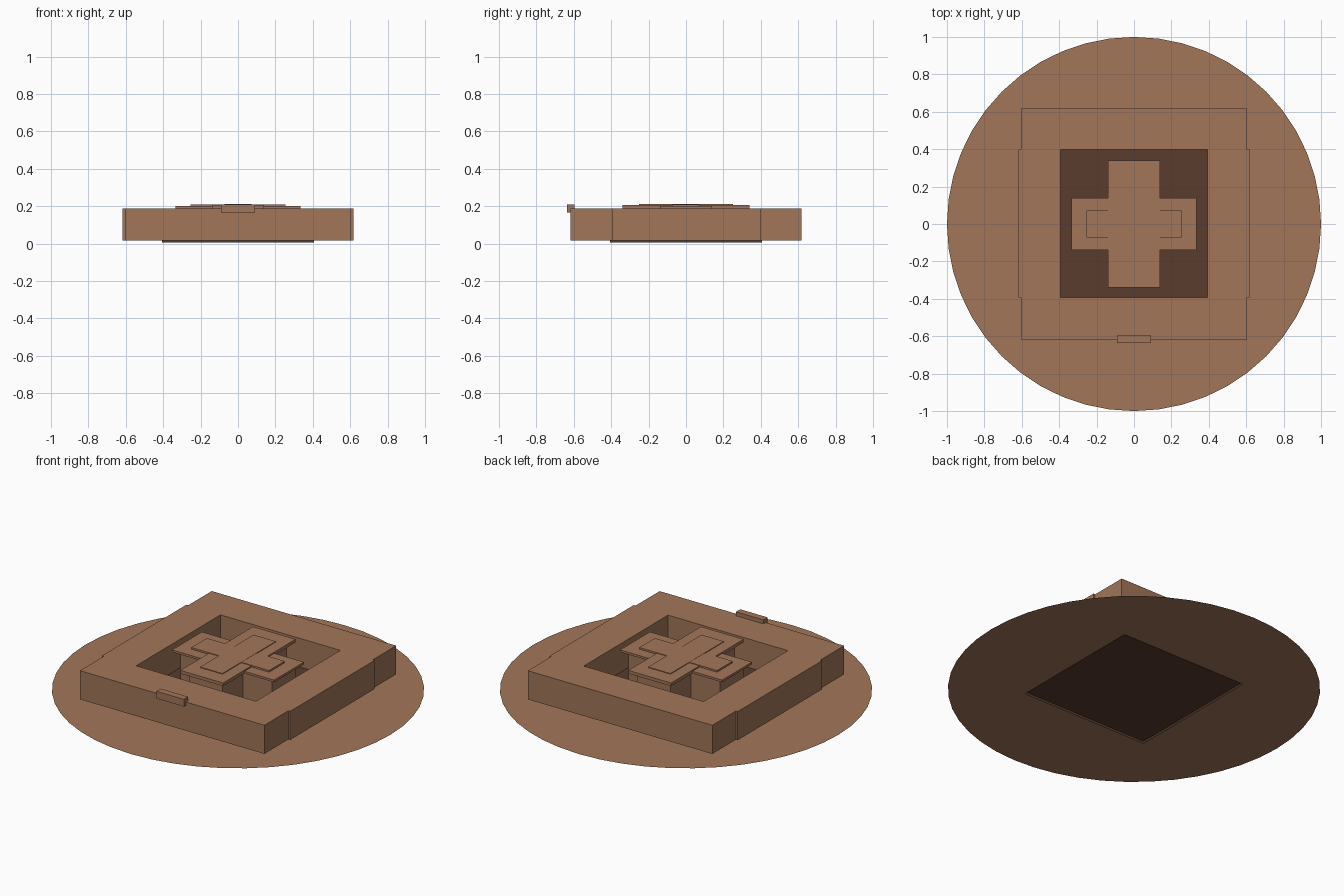
import bpy
import bmesh
import math

cube = bpy.data.objects.get("Cube")
if cube:
    bpy.data.objects.remove(cube, do_unlink=True)


def make_material(name, color):
    mat = bpy.data.materials.new(name)
    mat.use_nodes = True
    mat.diffuse_color = color
    mat.node_tree.nodes["Principled BSDF"].inputs["Base Color"].default_value = color
    return mat


clay = make_material("clay brown", (0.36, 0.18, 0.1, 1))
dark = make_material("dark brown", (0.1, 0.045, 0.027, 1))


def add_object(name, bm, mat):
    mesh = bpy.data.meshes.new(name)
    bm.to_mesh(mesh)
    bm.free()
    mesh.materials.append(mat)
    obj = bpy.data.objects.new(name, mesh)
    bpy.context.collection.objects.link(obj)
    return obj


def box(name, x, y, z, mat=clay):
    """Box spanning the given (low, high) ranges."""
    bm = bmesh.new()
    bmesh.ops.create_cube(bm, size=1)
    for v in bm.verts:
        v.co = [r[0] if c < 0 else r[1] for c, r in zip(v.co, (x, y, z))]
    return add_object(name, bm, mat)


def span(half):
    return (-half, half)


# Thin round ground sheet with a square opening
bm = bmesh.new()
rim = [bm.verts.new((math.cos(a), math.sin(a), 0))
       for a in (math.tau * i / 48 for i in range(48))]
hole = [bm.verts.new((sx * 0.415, sy * 0.415, 0))
        for sx, sy in ((1, 1), (-1, 1), (-1, -1), (1, -1))]
for q in range(4):
    arc = [rim[(6 + 12 * q + i) % 48] for i in range(13)]
    bm.faces.new(arc + [hole[(q + 1) % 4], hole[q]])
bmesh.ops.triangulate(bm, faces=bm.faces[:])
add_object("round_base", bm, clay)

# Dark floor slab inside the opening
box("floor_slab", span(0.407), span(0.407), (0.005, 0.018), dark)

# Surrounding walls
wall_z = (0.017, 0.187)
box("front_wall", span(0.605), (-0.617, -0.393), wall_z)
box("back_wall", span(0.605), (0.397, 0.618), wall_z)
box("left_wall", (0.393, 0.617), (-0.393, 0.397), wall_z)
box("right_wall", (-0.617, -0.393), (-0.393, 0.397), wall_z)

# Small block on the front edge
box("front_block", span(0.09), (-0.636, -0.596), (0.167, 0.21))

# Cross-shaped centre: supports, cover plates and raised strips
support_z = (0.017, 0.188)
box("cross_support_side", span(0.3), span(0.11), support_z)
box("cross_support_long", span(0.11), span(0.3), support_z)
box("cross_plate_side", span(0.335), span(0.14), (0.187, 0.2))
box("cross_plate_long", span(0.14), span(0.34), (0.188, 0.207))
box("cross_strip_side", span(0.255), span(0.073), (0.195, 0.21))
box("cross_strip_long", span(0.073), span(0.25), (0.195, 0.211))
